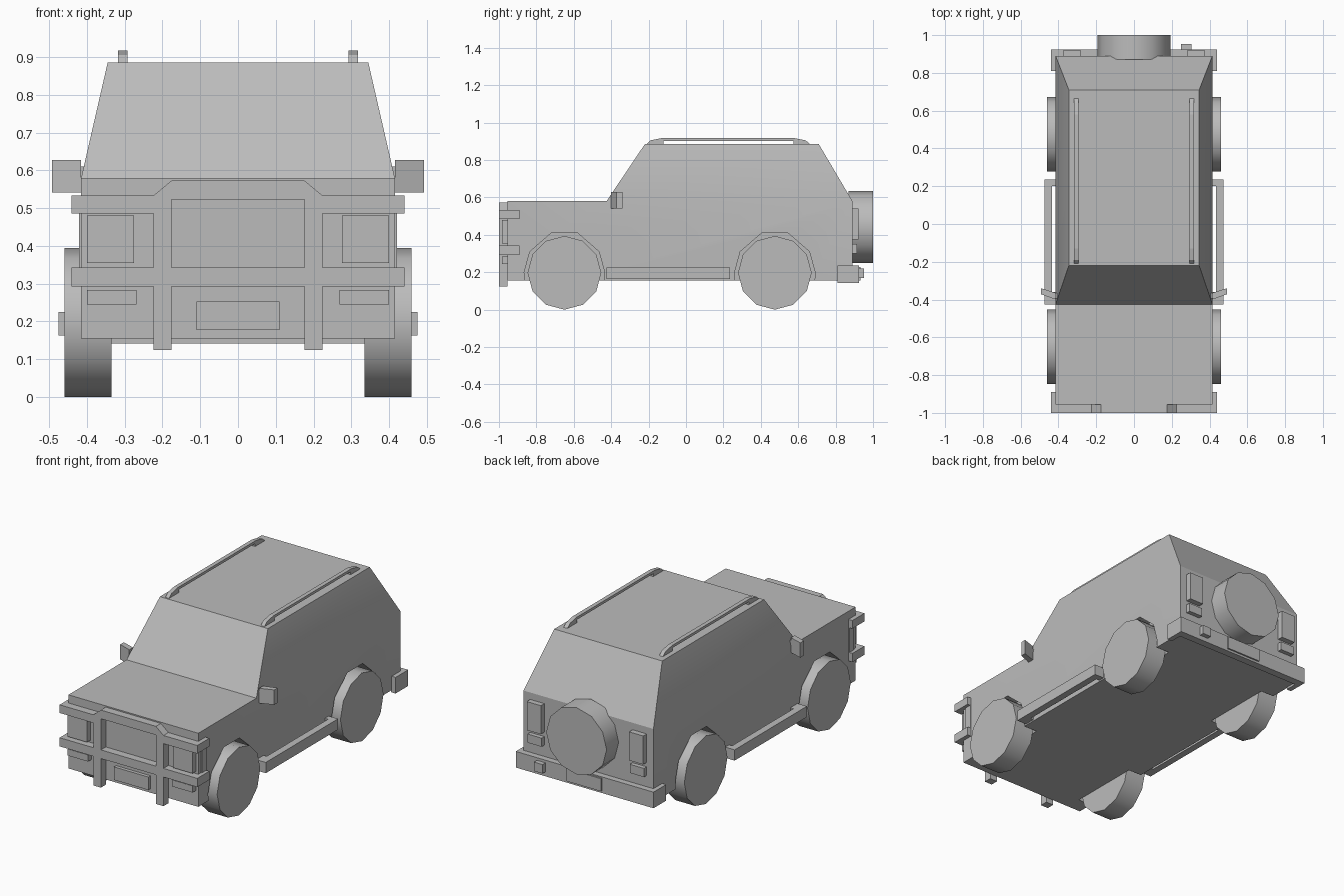
import bpy, bmesh, math
from mathutils import Vector, Matrix

cube = bpy.data.objects.get("Cube")
if cube:
    bpy.data.objects.remove(cube, do_unlink=True)

# One plain grey finish
grey = bpy.data.materials.new("plain_grey")
grey.use_nodes = True
color = (0.5, 0.5, 0.5, 1)
grey.diffuse_color = color
grey.node_tree.nodes["Principled BSDF"].inputs["Base Color"].default_value = color


def finish(name, bm):
    bmesh.ops.recalc_face_normals(bm, faces=bm.faces)
    mesh = bpy.data.meshes.new(name)
    bm.to_mesh(mesh)
    bm.free()
    mesh.materials.append(grey)
    obj = bpy.data.objects.new(name, mesh)
    bpy.context.collection.objects.link(obj)
    return obj


def activate(obj):
    bpy.ops.object.select_all(action='DESELECT')
    obj.select_set(True)
    bpy.context.view_layer.objects.active = obj


def smooth(obj, degrees):
    activate(obj)
    bpy.ops.object.shade_smooth_by_angle(angle=math.radians(degrees))


def prism(name, axis, lo, hi, points):
    """Extrude a profile along x (points are y, z), y (x, z) or z (x, y)."""
    bm = bmesh.new()
    place = {'x': lambda a, b: (lo, a, b), 'y': lambda a, b: (a, lo, b),
             'z': lambda a, b: (a, b, lo)}[axis]
    face = bm.faces.new([bm.verts.new(place(a, b)) for a, b in points])
    extruded = bmesh.ops.extrude_face_region(bm, geom=[face])["geom"]
    shift = Vector([hi - lo if axis == k else 0 for k in 'xyz'])
    bmesh.ops.translate(bm, vec=shift, verts=[g for g in extruded if isinstance(g, bmesh.types.BMVert)])
    return finish(name, bm)


def box(name, x0, x1, y0, y1, z0, z1):
    return prism(name, 'z', z0, z1, [(x0, y0), (x1, y0), (x1, y1), (x0, y1)])


def mirrored_box(name, x0, x1, *rest):
    box("left_" + name, x0, x1, *rest)
    box("right_" + name, -x1, -x0, *rest)


def wheel(name, axis, center, radius, width):
    bm = bmesh.new()
    bmesh.ops.create_cone(bm, cap_ends=True, segments=12, radius1=radius, radius2=radius, depth=width)
    turn = Matrix.Rotation(math.pi / 2, 4, 'Y' if axis == 'x' else 'X')
    bmesh.ops.transform(bm, matrix=Matrix.Translation(center) @ turn, verts=bm.verts)
    smooth(finish(name, bm), 40)


# Body shell: side profile, then belt line edges and a tapered cabin
HALF = 0.415
body = prism("body", 'x', -HALF, HALF, [
    (-.955, .155), (-.955, .58), (-.425, .58), (-.22, .885),
    (.71, .885), (.89, .58), (.89, .155)])
bm = bmesh.new()
bm.from_mesh(body.data)
for side in (-1, 1):
    belt = [v for v in bm.verts if v.co.x * side > 0 and abs(v.co.z - .58) < .01 and v.co.y > -.5]
    bmesh.ops.connect_vert_pair(bm, verts=belt)
for v in bm.verts:
    if v.co.z > .8:
        v.co.x *= .345 / HALF
bm.to_mesh(body.data)
bm.free()

# Wheels and the arches cut around them
for end, y in (("front", -.65), ("rear", .475)):
    for side, s in (("left", 1), ("right", -1)):
        arch = prism("arch_cutter", 'x', s * .33, s * .5, [
            (y - .21, .1), (y - .215, .2), (y - .185, .31), (y - .07, .41),
            (y + .07, .41), (y + .185, .31), (y + .215, .2), (y + .21, .1)])
        arch.hide_render = True
        activate(body)
        cut = body.modifiers.new("arch", 'BOOLEAN')
        cut.operation = 'DIFFERENCE'
        cut.solver = 'EXACT'
        cut.object = arch
        bpy.ops.object.modifier_apply(modifier=cut.name)
        bpy.data.objects.remove(arch, do_unlink=True)
        wheel(f"{end}_{side}_wheel", 'x', (s * .397, y, .197), .197, .125)
smooth(body, 25)
wheel("spare_wheel", 'y', (0, .935, .442), .193, .13)

# Roof rails, running boards and door mirrors on each side
for side, s in (("left", 1), ("right", -1)):
    prism(side + "_roof_rail", 'x', s * .293, s * .317, [
        (-.215, .88), (-.19, .905), (-.13, .917), (.58, .917), (.64, .905),
        (.67, .88), (.575, .88), (.575, .902), (-.12, .902), (-.12, .88)])
    prism(side + "_running_board", 'z', .163, .225, [
        (s * .41, -.425), (s * .475, -.425), (s * .475, .235), (s * .41, .235),
        (s * .41, .2), (s * .435, .2), (s * .435, -.36), (s * .41, -.36)])
    prism(side + "_door_mirror", 'z', .542, .628, [
        (s * .415, -.4), (s * .492, -.372), (s * .492, -.34), (s * .415, -.365)])
    prism(side + "_mirror_arm", 'z', .55, .61, [
        (s * .385, -.395), (s * .42, -.395), (s * .42, -.365), (s * .385, -.365)])

# Front guard: two cross bars, uprights, raised centre hoop and side wraps
F0, F1 = -1, -.955
prism("guard_upper_bar", 'y', F0, F1, [
    (-.44, .486), (-.44, .533), (-.224, .533), (-.176, .573), (.176, .573),
    (.224, .533), (.44, .533), (.44, .486), (.176, .486), (.176, .523),
    (-.176, .523), (-.176, .486)])
box("guard_lower_bar", -.44, .44, F0, F1, .293, .343)
mirrored_box("guard_upright_lower", .176, .224, F0, F1, .125, .293)
mirrored_box("guard_upright_upper", .176, .224, F0, F1, .343, .486)
mirrored_box("guard_upper_wrap", .414, .44, F1, -.89, .486, .533)
mirrored_box("guard_lower_wrap", .414, .44, F1, -.89, .293, .343)
mirrored_box("guard_wrap_post", .41, .421, -.93, -.89, .343, .486)

# Front lamps and number plate
mirrored_box("headlight", .275, .4, -.985, -.95, .355, .48)
mirrored_box("fog_light", .268, .4, -.985, -.95, .245, .283)
box("front_plate", -.11, .11, -.975, -.95, .178, .253)

# Rear bumper with wrapped ends, plate and tow hook
prism("rear_bumper", 'z', .142, .235, [
    (-.44, .81), (-.44, .925), (.44, .925), (.44, .81),
    (.41, .81), (.41, .88), (-.41, .88), (-.41, .81)])
box("rear_plate", -.11, .11, .92, .934, .155, .228)
box("tow_hook", .25, .305, .92, .952, .168, .22)

# Rear lamps
mirrored_box("tail_light", .282, .372, .885, .922, .375, .54)
mirrored_box("reverse_light", .282, .372, .885, .915, .3, .35)
